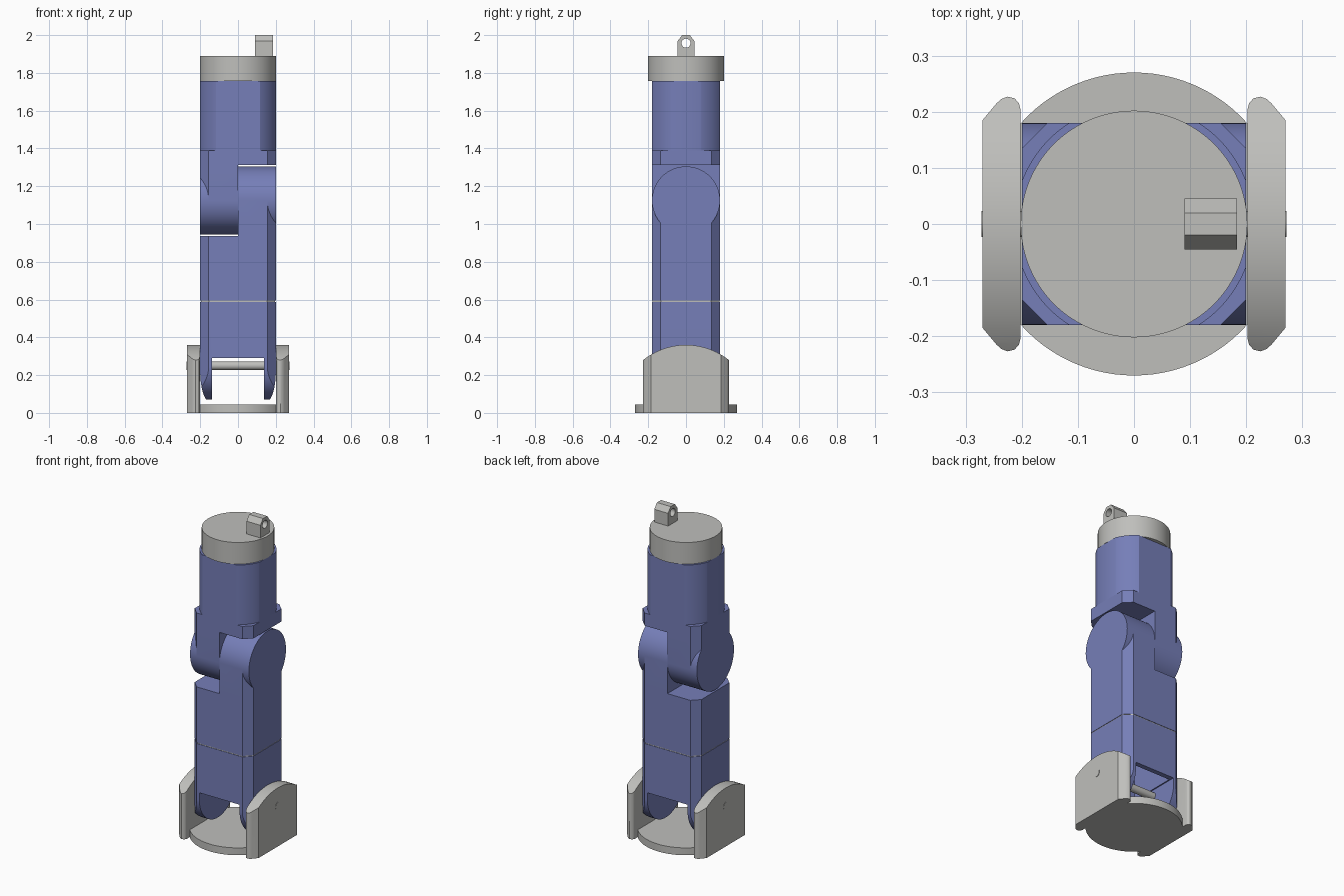
import bpy
import bmesh
from math import sin, cos, pi, sqrt, radians

default = bpy.data.objects.get("Cube")
if default:
    bpy.data.objects.remove(default, do_unlink=True)


def material(name, color):
    m = bpy.data.materials.new(name)
    m.use_nodes = True
    m.diffuse_color = (*color, 1)
    bsdf = next(n for n in m.node_tree.nodes if n.type == 'BSDF_PRINCIPLED')
    bsdf.inputs["Base Color"].default_value = (*color, 1)
    bsdf.inputs["Roughness"].default_value = 0.6
    return m


BLUE = material("slate blue", (0.18, 0.21, 0.48))
GREY = material("warm grey", (0.52, 0.52, 0.50))
parts = []


def prism(name, pts, axis, a, b, mat):
    """Extrude a 2D outline along an axis from a to b."""
    place = {'x': lambda u, v, w: (w, u, v),
             'y': lambda u, v, w: (u, w, v),
             'z': lambda u, v, w: (u, v, w)}[axis]
    bm = bmesh.new()
    lo = [bm.verts.new(place(u, v, a)) for u, v in pts]
    hi = [bm.verts.new(place(u, v, b)) for u, v in pts]
    bm.faces.new(lo)
    bm.faces.new(hi)
    n = len(pts)
    for i in range(n):
        j = (i + 1) % n
        bm.faces.new((lo[i], lo[j], hi[j], hi[i]))
    bmesh.ops.recalc_face_normals(bm, faces=bm.faces)
    me = bpy.data.meshes.new(name)
    bm.to_mesh(me)
    bm.free()
    me.materials.append(mat)
    ob = bpy.data.objects.new(name, me)
    bpy.context.collection.objects.link(ob)
    parts.append(ob)
    return ob


def combine(ob, other, op):
    """Apply a boolean and remove the second solid."""
    mod = ob.modifiers.new("bool", 'BOOLEAN')
    mod.operation, mod.object, mod.solver = op, other, 'EXACT'
    deps = bpy.context.evaluated_depsgraph_get()
    deps.update()
    me = bpy.data.meshes.new_from_object(ob.evaluated_get(deps))
    ob.modifiers.remove(mod)
    ob.data = me
    parts.remove(other)
    bpy.data.objects.remove(other, do_unlink=True)


def arc(cx, cy, rx, ry, a0, a1, n):
    return [(cx + rx * cos(radians(a0 + (a1 - a0) * i / n)),
             cy + ry * sin(radians(a0 + (a1 - a0) * i / n))) for i in range(n + 1)]


def circle(cx, cy, r, n=64):
    return arc(cx, cy, r, r, 0, 360, n)[:-1]


def box(x, y):
    return [(-x, -y), (x, -y), (x, y), (-x, y)]


# Shared cross-sections: chamfered limb, and one half of it
W, D, C = 0.2, 0.18, 0.045
HALF = [(0, -D), (W - C, -D), (W, C - D), (W, D - C), (W - C, D), (0, D)]
FULL = HALF[1:5] + [(-x, -y) for x, y in HALF[1:5]]
PIVOT, R = 1.125, 0.18


def mirrored(pts, s):
    return [(s * x, y) for x, y in pts]


# Base plate and the two arched side brackets
prism("base_plate", circle(0, 0, 0.27, 96), 'z', 0, 0.045, GREY)
ear_half = [(0.202, 0.203), (0.205, 0.215), (0.213, 0.224), (0.225, 0.227),
            (0.236, 0.223), (0.245, 0.215), (0.27, 0.185)]
ear_plan = ear_half + [(x, -y) for x, y in reversed(ear_half)]
ARCH = 0.36
arch = [(-0.3, -0.1), (0.3, -0.1)] + [
    (y, 0.36 - ARCH + sqrt(ARCH ** 2 - y ** 2))
    for y in [0.3 - 0.6 * i / 40 for i in range(41)]]
for s, side in ((1, "left"), (-1, "right")):
    ear = prism(side + "_bracket", mirrored(ear_plan, s), 'z', 0, 0.5, GREY)
    combine(ear, prism("arch_cutter", arch, 'x', -0.5, 0.5, GREY), 'INTERSECT')
prism("ankle_pin", circle(0, 0.25, 0.023, 24), 'x', -0.272, 0.272, GREY)

# Lower leg: chamfered block with rounded fork ends, slot and hollow inside
leg = prism("lower_leg", FULL, 'z', 0.0, 0.588, BLUE)
round_end = arc(0, 0.25, 0.1802, 0.1802, 180, 360, 40) + [(0.1802, 0.7), (-0.1802, 0.7)]
combine(leg, prism("round_cutter", round_end, 'x', -0.4, 0.4, BLUE), 'INTERSECT')
toe = arc(0.15, 0.22, 0.0502, 0.16, -90, 0, 14)
taper = toe + [(0.2002, 0.7), (-0.2002, 0.7)] + [(-x, z) for x, z in reversed(toe)]
combine(leg, prism("taper_cutter", taper, 'y', -0.4, 0.4, BLUE), 'INTERSECT')
combine(leg, prism("slot_cutter", box(0.137, 0.4), 'z', -0.2, 0.29, BLUE), 'DIFFERENCE')
combine(leg, prism("hollow_cutter", box(0.13, 0.15), 'z', 0.2, 0.56, BLUE), 'DIFFERENCE')

# Thin spacer between the two leg sections
prism("leg_spacer", [(x * 0.985, y * 0.985) for x, y in FULL], 'z', 0.588, 0.594, GREY)

# Upper leg with a round hinge tongue on the left half
knee = prism("upper_leg", FULL, 'z', 0.594, 0.936, BLUE)
combine(knee, prism("tongue", HALF, 'z', 0.9, PIVOT, BLUE), 'UNION')
combine(knee, prism("hinge", circle(0, PIVOT, R), 'x', 0.0, W, BLUE), 'UNION')

# Upper joint block with the matching tongue on the right half
joint = prism("upper_joint", FULL, 'z', 1.312, 1.39, BLUE)
combine(joint, prism("tongue", mirrored(HALF, -1), 'z', PIVOT, 1.35, BLUE), 'UNION')
combine(joint, prism("hinge", circle(0, PIVOT, R), 'x', -W, 0.0, BLUE), 'UNION')

# Barrel: a cylinder flattened on four sides
barrel = prism("upper_barrel", circle(0, 0, 0.214, 96), 'z', 1.39, 1.757, BLUE)
combine(barrel, prism("flat_cutter", box(W, D), 'z', 1.2, 1.9, BLUE), 'INTERSECT')

# Top cap and the pierced lug
prism("top_cap", circle(0, 0, 0.202, 96), 'z', 1.757, 1.89, GREY)
lug_outline = [(-0.045, 1.89), (0.045, 1.89), (0.045, 1.968), (0.02, 2.0),
               (-0.02, 2.0), (-0.045, 1.968)]
lug = prism("top_lug", lug_outline, 'x', 0.09, 0.184, GREY)
combine(lug, prism("hole_cutter", circle(0, 1.957, 0.024, 24), 'x', 0, 0.3, GREY), 'DIFFERENCE')

# Smooth the round surfaces, keep the edges sharp
bpy.ops.object.select_all(action='DESELECT')
for ob in parts:
    ob.select_set(True)
bpy.context.view_layer.objects.active = parts[0]
bpy.ops.object.shade_smooth_by_angle(angle=radians(25))
